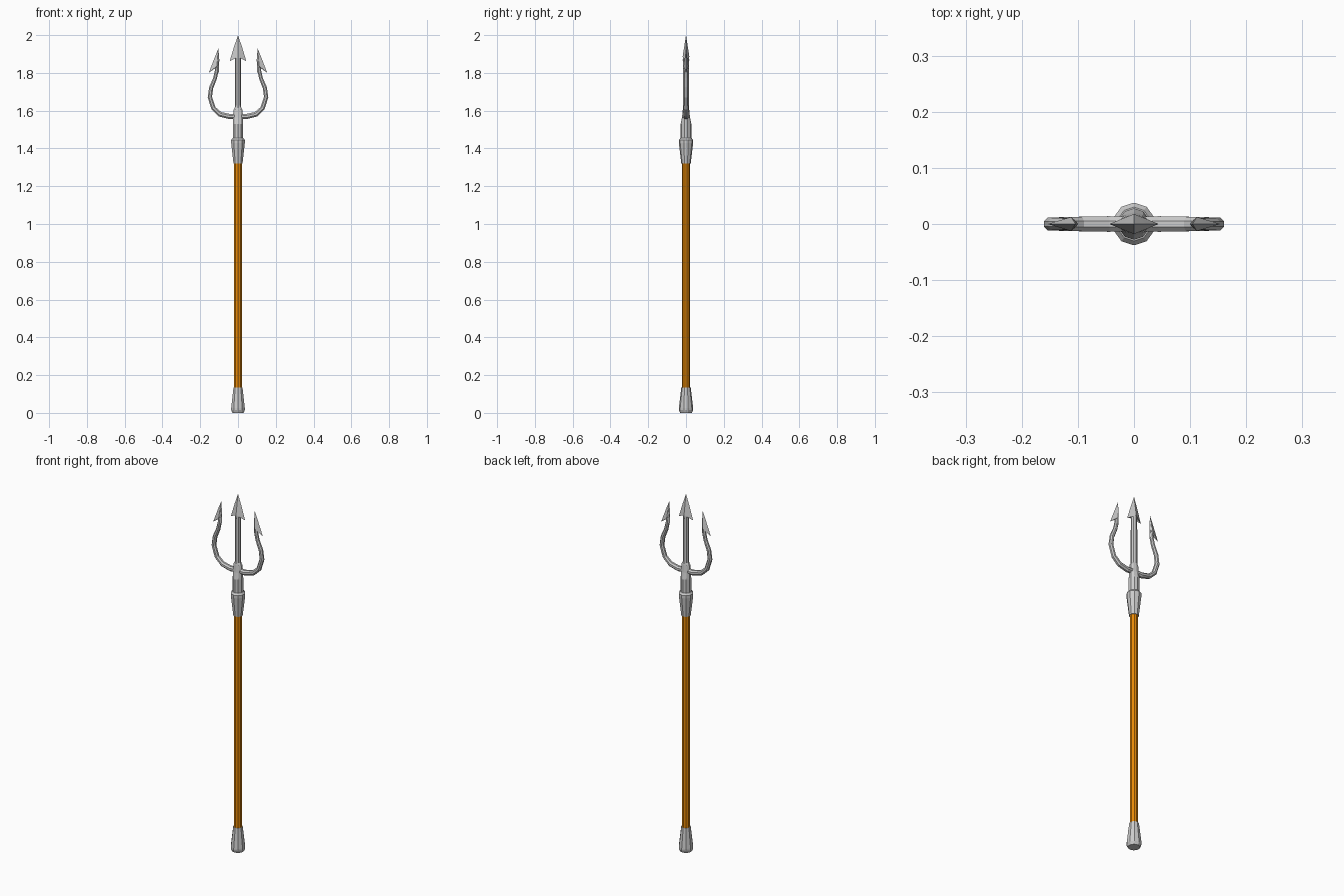
import bpy, bmesh
from math import sin, cos, pi
from mathutils import Vector

if "Cube" in bpy.data.objects:
    bpy.data.objects.remove(bpy.data.objects["Cube"])


def finish(name, bm, mirror=False):
    bmesh.ops.recalc_face_normals(bm, faces=bm.faces[:])
    mesh = bpy.data.meshes.new(name)
    bm.to_mesh(mesh)
    bm.free()
    ob = bpy.data.objects.new(name, mesh)
    bpy.context.collection.objects.link(ob)
    if mirror:
        ob.modifiers.new("Mirror", 'MIRROR').use_axis[0] = True
    return ob


def skin(bm, rings):
    """Bridge successive vertex rings and cap both ends."""
    loops = [[bm.verts.new(p) for p in r] for r in rings]
    n = len(loops[0])
    for a, b in zip(loops, loops[1:]):
        for i in range(n):
            j = (i + 1) % n
            bm.faces.new((a[i], a[j], b[j], b[i]))
    bm.faces.new(loops[0])
    bm.faces.new(loops[-1])


def loft(name, sections, n=10):
    """Upright part from (z, x radius, y radius) sections."""
    bm = bmesh.new()
    skin(bm, [[(rx * sin(2 * pi * i / n), ry * cos(2 * pi * i / n), z)
               for i in range(n)] for z, rx, ry in sections])
    return finish(name, bm)


def tube(name, path, n=8):
    """Bent rod along an (x, z, radius) path, mirrored in x."""
    bm = bmesh.new()
    pts = [Vector((x, 0, z)) for x, z, r in path]
    rings = []
    for k, p in enumerate(pts):
        t = (pts[min(k + 1, len(pts) - 1)] - pts[max(k - 1, 0)]).normalized()
        if k == 0:
            t = Vector((1, 0, 0))
        side, r = Vector((t.z, 0, -t.x)), path[k][2]
        rings.append([p + side * r * cos(2 * pi * (i + .5) / n)
                      + Vector((0, r * sin(2 * pi * (i + .5) / n), 0)) for i in range(n)])
    skin(bm, rings)
    return finish(name, bm, mirror=True)


def blade(name, outline, ridge, depth, mirror=False):
    """Barbed head: an x-z outline rising to a ridge point on both faces."""
    bm = bmesh.new()
    rim = [bm.verts.new((x, 0, z)) for x, z in outline]
    for s in (-1, 1):
        peak = bm.verts.new((ridge[0], s * depth, ridge[1]))
        for i in range(len(rim)):
            bm.faces.new((rim[i], rim[(i + 1) % len(rim)], peak))
    return finish(name, bm, mirror)


# Wooden shaft
wood = bpy.data.materials.new("wood")
wood.diffuse_color = (0.8, 0.25, 0.002, 1)
wood.use_nodes = True
wood.node_tree.nodes["Principled BSDF"].inputs["Base Color"].default_value = wood.diffuse_color
shaft = loft("shaft", [(0.1, .021, .021), (1.36, .021, .021)])
shaft.data.materials.append(wood)

# Metal fittings
loft("butt_cap", [(0, .031, .031), (.015, .038, .038), (.025, .038, .038), (.135, .025, .025)])
loft("collar", [(1.32, .025, .025), (1.43, .038, .038), (1.445, .038, .038), (1.455, .03, .03)])
loft("socket", [(1.44, .028, .028), (1.53, .028, .028), (1.565, .028, .021),
                (1.605, .025, .017), (1.62, .016, .015)])

# Centre prong with double-barbed head
loft("centre_prong", [(1.58, .017, .016), (1.88, .016, .016), (1.94, .007, .008)], 8)
blade("centre_head", [(0, 2.0), (.022, 1.935), (.044, 1.862), (.014, 1.882),
                      (-.014, 1.882), (-.044, 1.862), (-.022, 1.935)], (0, 1.885), .018)
blade("centre_ridge", [(0, 1.9), (.006, 1.87), (0, 1.78), (-.006, 1.87)], (0, 1.87), .018)

# Curved outer prongs with single barbs
tube("outer_prong", [(0, 1.572, .014), (.045, 1.569, .015), (.095, 1.581, .014),
                     (.13, 1.613, .013), (.149, 1.672, .0125), (.142, 1.722, .012),
                     (.122, 1.77, .011), (.113, 1.81, .0105), (.109, 1.86, .008),
                     (.106, 1.90, .004)])
blade("outer_head", [(.104, 1.93), (.126, 1.875), (.154, 1.802), (.12, 1.825),
                     (.101, 1.80), (.099, 1.87)], (.112, 1.835), .0125, True)
